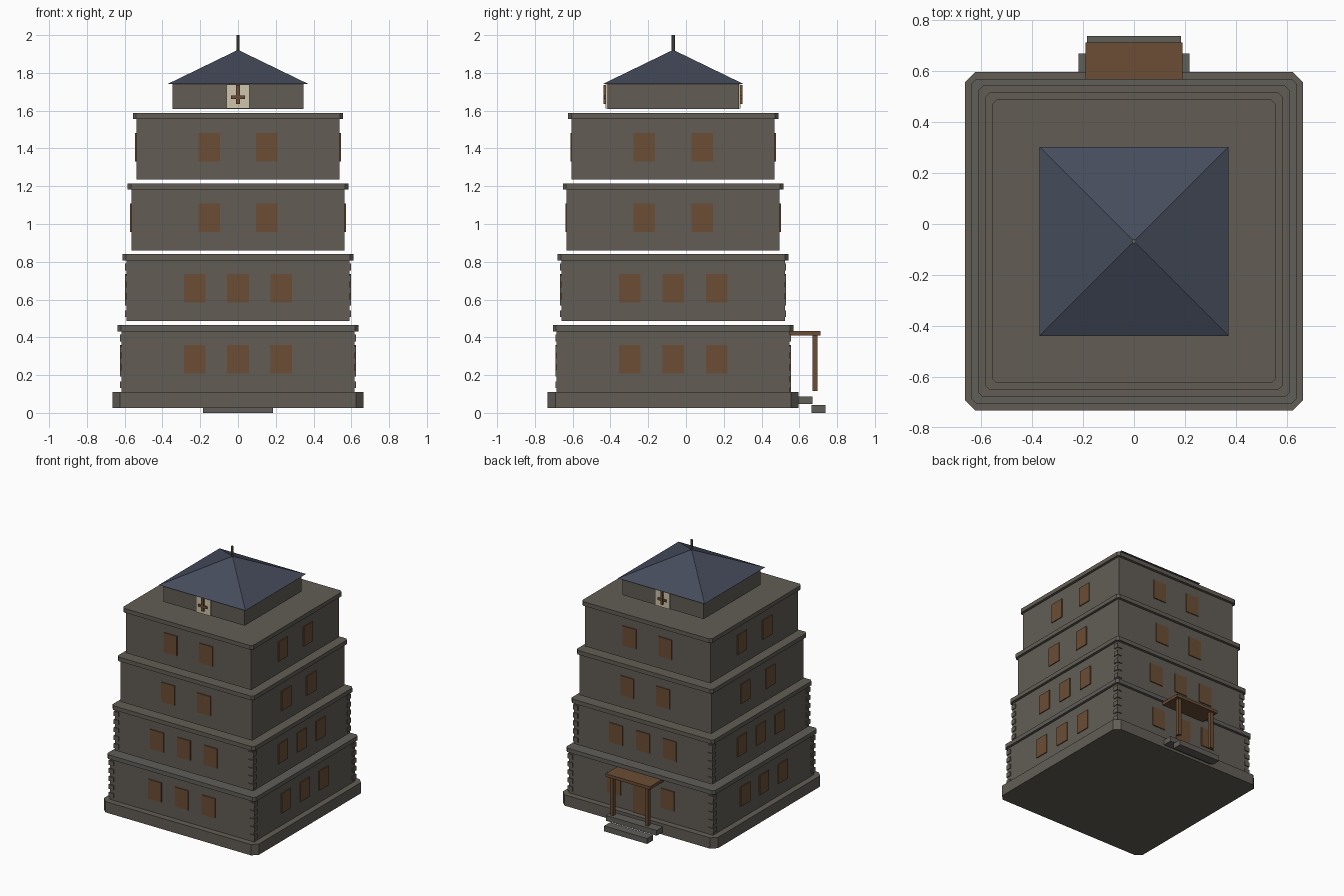
import bpy, bmesh, math
from mathutils import Matrix, Vector

if "Cube" in bpy.data.objects:
    bpy.data.objects.remove(bpy.data.objects["Cube"])

YC = -0.068  # tower axis in y


def mat(name, c):
    m = bpy.data.materials.new(name)
    m.diffuse_color = (*c, 1)
    m.use_nodes = True
    m.node_tree.nodes["Principled BSDF"].inputs["Base Color"].default_value = m.diffuse_color
    return m


STONE = mat("brown_grey_stone", (0.122, 0.109, 0.091))
TRIM = mat("grey_trim", (0.115, 0.112, 0.098))
WOOD = mat("brown_wood", (0.145, 0.075, 0.035))
SLATE = mat("blue_slate", (0.061, 0.072, 0.107))
CREAM = mat("cream_panel", (0.62, 0.555, 0.41))


def finish(bm, name, m):
    bmesh.ops.recalc_face_normals(bm, faces=bm.faces)
    me = bpy.data.meshes.new(name)
    bm.to_mesh(me)
    bm.free()
    me.materials.append(m)
    ob = bpy.data.objects.new(name, me)
    bpy.context.collection.objects.link(ob)
    return ob


def add_box(bm, x0, x1, y0, y1, z0, z1, xf=Matrix()):
    s = Matrix.Diagonal((x1 - x0, y1 - y0, z1 - z0, 1))
    t = Matrix.Translation(((x0 + x1) / 2, (y0 + y1) / 2, (z0 + z1) / 2))
    bmesh.ops.create_cube(bm, size=1, matrix=xf @ t @ s)


def box(name, m, *dims):
    bm = bmesh.new()
    add_box(bm, *dims)
    return finish(bm, name, m)


def slab(name, m, half, z0, z1, cut):
    """Square slab with chamfered vertical corners."""
    bm = bmesh.new()
    add_box(bm, -half, half, YC - half, YC + half, z0, z1)
    up = [e for e in bm.edges if abs(e.verts[0].co.z - e.verts[1].co.z) > 1e-4]
    bmesh.ops.bevel(bm, geom=up, offset=cut, segments=1, affect='EDGES')
    return finish(bm, name, m)


def side(k):
    """Turn a part made for the front (-y) to side k of the tower."""
    return Matrix.Translation((0, YC, 0)) @ Matrix.Rotation(k * math.pi / 2, 4, 'Z')


# plinth
slab("plinth", STONE, 0.664, 0.027, 0.111, 0.04)

# floors: half width, bottom, window columns, corner stones
floors = [(0.617, 0.111, (-0.23, 0, 0.23), True),
          (0.591, 0.487, (-0.23, 0, 0.23), True),
          (0.564, 0.861, (-0.153, 0.153), False),
          (0.537, 1.235, (-0.153, 0.153), False)]
for i, (h, z, cols, stones) in enumerate(floors, 1):
    box(f"floor_{i}_wall", STONE, -h, h, YC - h, YC + h, z, z + 0.33)
    slab(f"floor_{i}_cornice", TRIM if i == 1 else STONE, h + 0.02, z + 0.321, z + 0.353, 0.018)
    # windows on all four sides, door replaces the middle one at the back
    bm = bmesh.new()
    for k in range(4):
        for x in cols:
            door = i == 1 and k == 2 and x == 0
            w, b = (0.065, 0.0) if door else (0.057, 0.097)
            add_box(bm, x - w, x + w, -h - 0.007, -h + 0.002, z + b, z + 0.248, side(k))
    finish(bm, f"floor_{i}_windows", WOOD)
    # corner stones
    if stones:
        bm = bmesh.new()
        for k in range(4):
            for j in range(5):
                zb = z + 0.02 + j * 0.062
                add_box(bm, h - 0.035, h + 0.007, -h - 0.007, -h + 0.035, zb, zb + 0.035, side(k))
        finish(bm, f"floor_{i}_corner_stones", STONE)

# lantern room under the roof
h = 0.348
box("lantern_wall", STONE, -h, h, YC - h, YC + h, 1.61, 1.743)
panels, crosses = bmesh.new(), bmesh.new()
for k in (0, 2):
    add_box(panels, -0.061, 0.061, -h - 0.009, -h, 1.611, 1.738, side(k))
    add_box(crosses, -0.01, 0.01, -h - 0.02, -h - 0.005, 1.635, 1.735, side(k))
    add_box(crosses, -0.037, 0.037, -h - 0.018, -h - 0.005, 1.662, 1.68, side(k))
finish(panels, "lantern_panels", CREAM)
finish(crosses, "lantern_crosses", WOOD)

# pyramid roof and spire
bm = bmesh.new()
bmesh.ops.create_cone(bm, cap_ends=True, segments=4, radius1=0.371 * math.sqrt(2), radius2=0, depth=0.18,
                      matrix=Matrix.Translation((0, YC, 1.832)) @ Matrix.Rotation(math.pi / 4, 4, 'Z'))
finish(bm, "roof", SLATE)
bm = bmesh.new()
bmesh.ops.create_cone(bm, cap_ends=True, segments=8, radius1=0.009, radius2=0.009, depth=0.1,
                      matrix=Matrix.Translation((0, YC, 1.95)))
finish(bm, "spire", TRIM)

# back porch and steps
box("porch_roof", WOOD, -0.19, 0.19, 0.545, 0.712, 0.411, 0.434)
bm = bmesh.new()
for x in (-0.15, 0.15):
    add_box(bm, x - 0.014, x + 0.014, 0.669, 0.697, 0.115, 0.412)
finish(bm, "porch_posts", WOOD)
box("upper_step", TRIM, -0.218, 0.218, 0.56, 0.67, 0.047, 0.088)
box("lower_step", TRIM, -0.184, 0.184, 0.665, 0.738, 0.0, 0.042)
